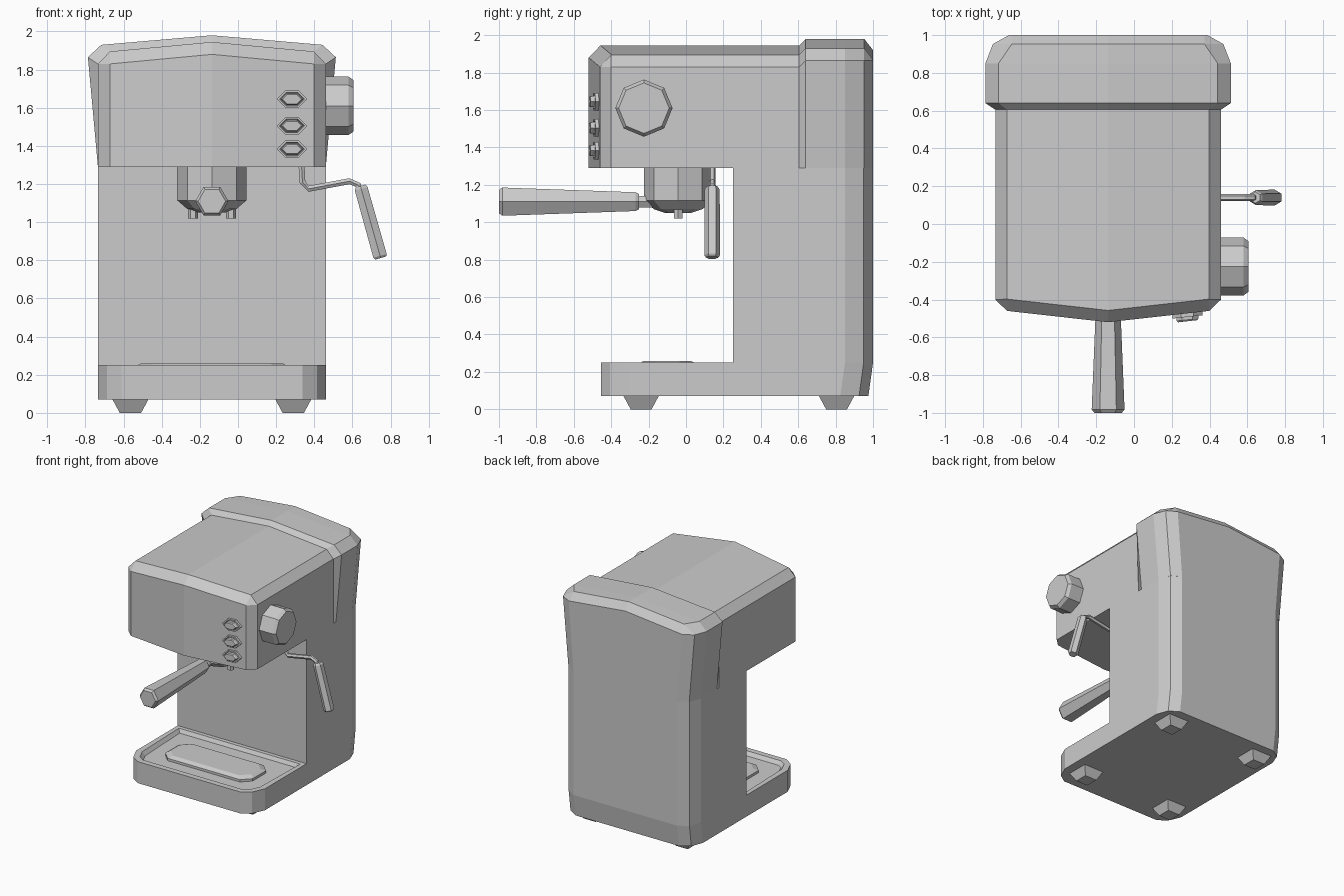
import bpy, bmesh, math
from mathutils import Vector, Matrix

if "Cube" in bpy.data.objects:
    bpy.data.objects.remove(bpy.data.objects["Cube"])

CX = -0.137   # centre line of the machine
H = 0.5975    # half width of the body
grey = bpy.data.materials.new("light_grey")
grey.use_nodes = True
grey.diffuse_color = (0.6, 0.6, 0.6, 1)
grey.node_tree.nodes["Principled BSDF"].inputs["Base Color"].default_value = (0.6, 0.6, 0.6, 1)


def finish(name, bm):
    bmesh.ops.remove_doubles(bm, verts=bm.verts, dist=0.0005)
    bmesh.ops.recalc_face_normals(bm, faces=bm.faces)
    mesh = bpy.data.meshes.new(name)
    bm.to_mesh(mesh)
    bm.free()
    mesh.materials.append(grey)
    obj = bpy.data.objects.new(name, mesh)
    bpy.context.collection.objects.link(obj)
    return obj


def loft_bm(rings, split=None):
    """Skin a list of point rings; split = vertex pair that creases the last cap."""
    bm = bmesh.new()
    loops = [[bm.verts.new(p) for p in ring] for ring in rings]
    n = len(loops[0])
    for a, b in zip(loops, loops[1:]):
        for i in range(n):
            j = (i + 1) % n
            bm.faces.new((a[i], a[j], b[j], b[i]))
    bm.faces.new(loops[0])
    top = loops[-1]
    if split:
        i, j = split
        bm.faces.new(top[i:j + 1])
        bm.faces.new(top[j:] + top[:i + 1])
    else:
        bm.faces.new(top)
    return bm


def loft(name, rings, split=None):
    return finish(name, loft_bm(rings, split))


def mirrored(half):
    """Close a half outline of (offset, value) pairs across the centre line."""
    return half + [(-x, v) for x, v in reversed(half) if x != 0]


def disc(center, axis, radius, n, up=(0, 0, 1), squash=1.0):
    """Regular ring around an axis, first corner pointing to 'up'."""
    axis = Vector(axis).normalized()
    u = Vector(up)
    u = (u - axis * u.dot(axis)).normalized()
    v = axis.cross(u) * squash
    angles = [2 * math.pi * i / n for i in range(n)]
    return [Vector(center) + radius * (math.cos(t) * u + math.sin(t) * v) for t in angles]


def box_ring(x, y, z, half_x, half_y):
    return [(x + sx * half_x, y + sy * half_y, z)
            for sx, sy in ((-1, -1), (1, -1), (1, 1), (-1, 1))]


# Rear column, leaning in slightly at the foot of its back
def column_ring(z, shift):
    half = [(H, 0.25), (H, 0.85 + shift), (0.56, 0.95 + shift), (0.48, 1 + shift)]
    return [(CX + x, y, z) for x, y in mirrored(half)]


loft("rear_column", [column_ring(0.07, -0.025), column_ring(0.25, 0), column_ring(1.29, 0)])

# Tray with rounded front corners and a sunken top
tray_half = [(H, 0.252), (H, -0.3), (0.55, -0.405), (0.475, -0.455)]
bm = loft_bm([[(CX + x, y, z) for x, y in mirrored(tray_half)] for z in (0.07, 0.25)])
bm.normal_update()
bmesh.ops.recalc_face_normals(bm, faces=bm.faces)
top = max(bm.faces, key=lambda f: f.calc_center_median().z)
bmesh.ops.inset_region(bm, faces=[top], thickness=0.05)
bmesh.ops.inset_region(bm, faces=[top], thickness=0.025, depth=-0.03)
finish("drip_tray", bm)

# Raised drip plate with clipped corners
def plate_ring(z, inset):
    a, b, c = 0.405 - inset, 0.158 - inset, 0.07
    half = [(a - c, b), (a, b - c), (a, c - b), (a - c, -b)]
    return [(CX + x, -0.1 + y, z) for x, y in mirrored(half)]


loft("drip_plate", [plate_ring(0.215, 0), plate_ring(0.24, 0), plate_ring(0.258, 0.03)])

# Feet
for side, sx in (("right", -1), ("left", 1)):
    for end, y in (("front", -0.24), ("back", 0.805)):
        x = CX + sx * 0.427
        loft(f"{end}_{side}_foot", [box_ring(x, y, 0, 0.056, 0.056),
                                    box_ring(x, y, 0.072, 0.095, 0.095)])

# Brewing head with a bowed front and bevelled, ridged top
def head_ring(z, inset, ridge):
    side = H - inset
    front = [(side, 0.61), (side, -0.40), (0.535, -0.46 + inset), (0, -0.52 + inset)]
    pts = mirrored(front) + [(0, 0.61)]
    return [(CX + x, y, z + (ridge if x == 0 else 0)) for x, y in pts]


loft("brewing_head", [head_ring(1.29, 0, 0), head_ring(1.83, 0, 0.05),
                      head_ring(1.895, 0.0625, 0.05)], split=(3, 7))

# Flared rear hood, skinned from front to back
hood_sections = [  # y, bottom half, shoulder half, shoulder z, top half, top z, ridge z
    (0.605, H, 0.5975, 1.83, 0.535, 1.895, 1.945),
    (0.64, H, 0.65, 1.865, 0.58, 1.93, 1.98),
    (0.85, H, 0.65, 1.865, 0.58, 1.93, 1.98),
    (0.953, 0.56, 0.61, 1.865, 0.51, 1.93, 1.98),
    (1.0, 0.48, 0.525, 1.865, 0.51, 1.867, 1.92)]
loft("rear_hood", [[(CX + x, y, z) for x, z in
                    mirrored([(b, 1.29), (s, sz), (t, tz), (0, rz)])]
                   for y, b, s, sz, t, tz, rz in hood_sections])

# Side knob
loft("side_knob", [disc((x, -0.225, 1.61), (1, 0, 0), r, 8)
                   for x, r in ((0.45, 0.153), (0.58, 0.153), (0.605, 0.135))])

# Front buttons: long hexagon flange with a raised cap
def hexagon(z, y, a, b):
    y_slope = 0.112
    return [(0.283 + x, y + x * y_slope, z + dz) for x, dz in
            ((-a, 0), (b - a, b), (a - b, b), (a, 0), (a - b, -b), (b - a, -b))]


for label, z in (("upper", 1.645), ("middle", 1.505), ("lower", 1.383)):
    loft(f"{label}_button_flange", [hexagon(z, -0.465, 0.08, 0.047),
                                    hexagon(z, -0.492, 0.08, 0.047),
                                    hexagon(z, -0.492, 0.066, 0.036),
                                    hexagon(z, -0.482, 0.062, 0.033)])
    loft(f"{label}_button_cap", [hexagon(z, -0.475, 0.058, 0.03),
                                 hexagon(z, -0.507, 0.058, 0.03),
                                 hexagon(z, -0.515, 0.05, 0.024)])

# Brew group and its filter cup
loft("brew_group", [disc((CX, -0.042, z), (0, 0, 1), r, 8, up=(1, 0, 0))
                    for z, r in ((1.3, 0.182), (1.115, 0.182), (1.07, 0.13), (1.05, 0.07))])
for side, sx in (("right", -1), ("left", 1)):
    loft(f"{side}_spout", [disc((CX + sx * 0.1, -0.042, z), (0, 0, 1), 0.026, 6, up=(1, 0, 0))
                           for z in (1.02, 1.11)])

# Filter handle pointing forward
loft("filter_handle_neck", [disc((CX, y, 1.11), (0, 1, 0), 0.035, 6, up=(1, 0, 0))
                            for y in (-0.27, -0.15)])
loft("filter_handle", [disc((CX, y, 1.11), (0, 1, 0), r, 6, up=(1, 0, 0))
                       for y, r in ((-1.0, 0.072), (-0.982, 0.087), (-0.27, 0.058), (-0.25, 0.046))])

# Bent steam pipe and its grip
path = [Vector((x, 0.14, z)) for x, z in
        ((0.333, 1.3), (0.338, 1.21), (0.37, 1.175), (0.585, 1.215), (0.63, 1.195), (0.65, 1.14))]
rings = []
for i, p in enumerate(path):
    direction = path[min(i + 1, len(path) - 1)] - path[max(i - 1, 0)]
    rings.append(disc(p, direction, 0.018, 6, up=(0, 1, 0)))
loft("steam_pipe", rings)

start, end = Vector((0.642, 0.14, 1.19)), Vector((0.748, 0.14, 0.812))
loft("steam_grip", [disc(start.lerp(end, t), end - start, r, 6, up=(0, 1, 0))
                    for t, r in ((0, 0.03), (0.04, 0.04), (0.97, 0.042), (1, 0.034))])
